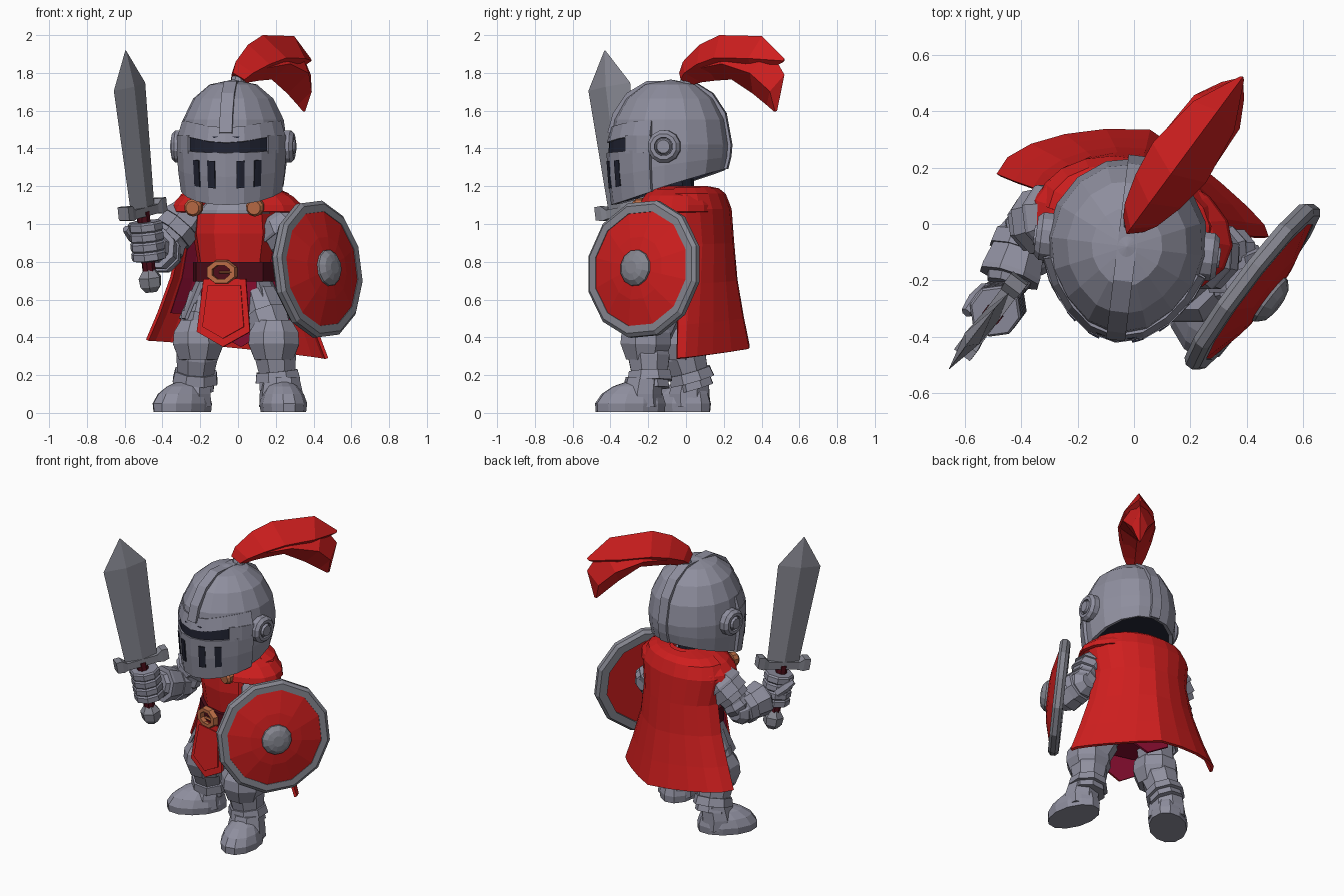
import bpy, bmesh, math
from mathutils import Vector, Matrix

if "Cube" in bpy.data.objects:
    bpy.data.objects.remove(bpy.data.objects["Cube"])

V = Vector


def material(name, r, g, b):
    m = bpy.data.materials.new(name)
    m.diffuse_color = (r, g, b, 1)
    m.use_nodes = True
    m.node_tree.nodes["Principled BSDF"].inputs["Base Color"].default_value = m.diffuse_color
    return m


STEEL = material("steel", .275, .275, .345)
IRON = material("weapon steel", .235, .238, .278)
RED = material("red cloth", .62, .013, .013)
WINE = material("wine cloth", .25, .004, .03)
BELT = material("dark leather", .075, .004, .01)
GOLD = material("copper", .5, .15, .06)
DARK = material("dark opening", .015, .017, .032)


def frame(x, y, yaw):
    return Matrix.Translation((x, y, 0)) @ Matrix.Rotation(math.radians(yaw), 4, 'Z')


WORLD = Matrix.Identity(4)
BODY = frame(-.02, -.04, -14)
CAPE = frame(-.02, 0, -13)
HEAD = frame(-.025, -.08, -7)


def make(name, verts, faces, mat, M=WORLD, fix=True, thick=0, inner=None):
    me = bpy.data.meshes.new(name)
    me.from_pydata([M @ V(v) for v in verts], [], faces)
    bm = bmesh.new()
    bm.from_mesh(me)
    bmesh.ops.remove_doubles(bm, verts=bm.verts, dist=1e-5)
    if fix:
        bmesh.ops.recalc_face_normals(bm, faces=bm.faces)
    bm.to_mesh(me)
    bm.free()
    me.materials.append(mat)
    ob = bpy.data.objects.new(name, me)
    bpy.context.collection.objects.link(ob)
    if thick:
        s = ob.modifiers.new("thickness", 'SOLIDIFY')
        s.thickness, s.offset = thick, -1
        if inner:
            me.materials.append(inner)
            s.material_offset = 1
    return ob


def loft(name, rings, mat, M=WORLD, caps=True):
    n = len(rings[0])
    verts = [p for r in rings for p in r]
    faces = [(k * n + i, k * n + (i + 1) % n, (k + 1) * n + (i + 1) % n, (k + 1) * n + i)
             for k in range(len(rings) - 1) for i in range(n)]
    if caps:
        faces += [tuple(range(n)), tuple(range(len(verts) - n, len(verts)))]
    return make(name, verts, faces, mat, M)


def stack(name, rows, mat, M=WORLD, n=10):
    """Horizontal ellipses: rows of (z, rx, ry, cy)."""
    return loft(name, [[V((rx * math.sin(t), cy + ry * math.cos(t), z))
                        for t in (2 * math.pi * (i + .5) / n for i in range(n))]
                       for z, rx, ry, cy in rows], mat, M)


def tube(name, a, b, prof, mat, n=8, M=WORLD, caps=True):
    """Turned profile of (position 0-1, radius) from a to b."""
    a, b = V(a), V(b)
    d = (b - a).normalized()
    u = d.cross(V((0, 1, 0)) if abs(d.y) < .8 else V((0, 0, 1))).normalized()
    w = d.cross(u)
    ang = [2 * math.pi * (i + .5) / n for i in range(n)]
    return loft(name, [[a.lerp(b, t) + r * (math.cos(q) * u + math.sin(q) * w) for q in ang]
                       for t, r in prof], mat, M, caps)


def sheet(name, fn, us, vs, mat, M, thick, inner=None):
    """Grid surface fn(u, v)."""
    n = len(vs)
    faces = [(i * n + j, (i + 1) * n + j, (i + 1) * n + j + 1, i * n + j + 1)
             for i in range(len(us) - 1) for j in range(n - 1)]
    return make(name, [fn(u, v) for u in us for v in vs], faces, mat, M, False, thick, inner)


def span(a, b, n):
    return [a + (b - a) * i / n for i in range(n + 1)]


# Helmet: v 0-1 is the dome, 1-2 the side wall down to the slanted rim
def helm(a, v, f=1.0):
    a = math.radians(a)
    front = max(0, math.cos(a))
    if v <= 1:
        r, z = math.sin(v * math.pi / 2) ** .86, 1.42 + .345 * math.cos(v * math.pi / 2)
    else:
        rim = 1.2 - .09 * math.cos(a)
        r, z = 1 - .07 * (v - 1) ** 2, 1.42 + (rim - 1.42) * (v - 1)
    r *= f * (1 + .04 * front ** 6 - (.03 * math.sin(2 * a) ** 2 if front else 0))
    return V((.288 * r * math.sin(a), -.315 * r * math.cos(a), z))


sheet("helmet_shell", helm, span(360, 0, 16), [0, .25, .5, .75, 1, 1.5, 2], STEEL, HEAD, .025, DARK)
loft("helmet_inside", [[helm(a, v, .9) for a in span(0, 337.5, 15)] for v in (1.2, 1.65)], DARK, HEAD)
sheet("eye_slit", lambda a, v: helm(a, v, 1.015), span(50, -50, 8), [.92, 1.15], DARK, HEAD, .008)
sheet("visor", lambda a, v: helm(a, v - .06 * (v < 1.2) * (1 - math.cos(math.radians(a))), 1.05),
      span(76, -76, 8), [1.14, 1.55, 2.03], STEEL, HEAD, .03)
sheet("brow", lambda a, v: helm(a, v + .07 * math.cos(math.radians(a)) ** 4, 1.045 - .2 * (.93 - v)),
      span(76, -76, 8), [.76, .91], STEEL, HEAD, .03)
for s in (-1, 1):
    sheet("visor_hinge", lambda a, v: helm(a, v, 1.05), span(s * 62 + 15, s * 62 - 15, 2), [.91, 1.17],
          STEEL, HEAD, .03)
    tube("ear_disc", (s * .25, 0, 1.41), (s * .325, 0, 1.41),
         [(0, .088), (.75, .088), (1, .07), (1, .05), (.8, .048), (.8, .044), (1.1, .035)], STEEL, 12, HEAD)
    for a in (15, 34):
        sheet("breath_slot", lambda u, v: helm(u, v, 1.06), span(s * a + 4, s * a - 4, 2), [1.28, 1.75],
              DARK, HEAD, .008)


def ridge(x, k):
    p = helm(0 if k < 0 else 180, abs(k), 1.03)
    return V((x, p.y, p.z + .01 * (abs(k) < 1)))


sheet("helmet_ridge", ridge, [-.034, .034], [-.9, -.7, -.45, -.2, .2, .45, .7, 1, 1.5, 2], STEEL, HEAD, .025)

# Plume: diamond sections sweeping back and sideways
PLUME = Matrix.Rotation(math.radians(-36.5), 4, 'Z')


def feather(name, rows):
    loft(name, [[V((0, st, t)), V((w, (st + sb) / 2, (t * .45 + b * .55))), V((0, sb, b)),
                 V((-w, (st + sb) / 2, (t * .45 + b * .55)))] for st, t, sb, b, w in rows], RED, PLUME)


feather("plume_upper", [(-.045, 1.8, .04, 1.735, .045), (-.02, 1.86, .1, 1.75, .07), (.09, 1.95, .2, 1.76, .1),
                        (.22, 2.0, .32, 1.78, .118), (.5, 1.995, .45, 1.78, .09), (.65, 1.875, .635, 1.855, .01)])
feather("plume_lower", [(.1, 1.9, .12, 1.755, .07), (.33, 1.95, .30, 1.765, .11), (.55, 1.93, .44, 1.69, .1),
                        (.648, 1.79, .53, 1.63, .05), (.6, 1.6, .58, 1.595, .006)])
tube("plume_socket", (0, 0, 1.72), (0, .01, 1.78), [(0, .045), (1, .035)], STEEL)

# Torso, belt and skirt
stack("neck", [(1.02, .1, .1, 0), (1.24, .1, .1, -.02)], DARK, BODY)
stack("tunic", [(.66, .2, .15, 0), (.8, .2, .15, 0), (.95, .225, .17, 0), (1.055, .215, .165, 0)], RED, BODY)
stack("gorget", [(1.04, .2, .155, 0), (1.075, .19, .15, 0), (1.14, .13, .115, 0)], STEEL, BODY)
stack("belt", [(.695, .225, .172, 0), (.8, .225, .172, 0)], BELT, BODY)
stack("under_skirt", [(.72, .2, .15, 0), (.5, .225, .17, 0)], WINE, BODY)
BUCKLE = BODY @ Matrix.Translation((-.025, -.16, .745)) @ Matrix.Diagonal((1, 1, .76, 1))
tube("buckle", (0, 0, 0), (0, -.035, 0), [(0, .052), (0, .09), (1, .082), (1, .052), (0, .052)], GOLD, 8, BUCKLE, False)
tube("buckle_pin", (-.01, -.025, 0), (.06, -.025, 0), [(0, .011), (1, .011)], GOLD, 6, BUCKLE)


def panel(name, k, y0, y1, mat, inner=None):
    pts = [(-.115, .71), (.115, .71), (.145, .43), (0, .35), (-.145, .43)]
    make(name, [(x * k - .01, y0 + (y1 - y0) * (.72 - z) / .37, .55 + (z - .55) * k) for x, z in pts],
         [(0, 4, 3, 2, 1) if y0 < 0 else (0, 1, 2, 3, 4)], mat, BODY, False, .015, inner)


panel("front_tabard", 1, -.17, -.21, RED, WINE)
panel("front_tabard_inset", .78, -.182, -.214, RED)
panel("back_tabard", 1, .16, .2, WINE)
for s in (-1, 1):
    for k in (0, 1):
        sheet("hip_plate", lambda a, v: V(((.2 + .055 * v) * math.sin(math.radians(a)),
                                           -(.165 + .05 * v) * math.cos(math.radians(a)), .71 - .12 * v)),
              span(s * 91 + 40, s * 91 - 40, 3), [.0 + .75 * k, 1 + .75 * k], STEEL, BODY, .025 - .008 * k)

# Cape rows: z, rx, ry, y offset, half angle
ROWS = [(1.2, .1, .09, .03, 110), (1.19, .22, .15, .02, 103), (1.16, .29, .19, .015, 97), (1.08, .335, .225, .01, 92),
        (.9, .315, .225, .03, 88), (.7, .36, .24, .035, 86), (.5, .43, .26, .05, 88), (.34, .495, .275, .068, 90)]


def cape(u, k, f=1.0):
    z, rx, ry, oy, A = ROWS[k]
    a = math.radians(u * A)
    x = f * rx * math.sin(a)
    pull = .08 * max(0, math.sin(2 * abs(a))) * max(0, k - 3) / 4 * (1 if u > 0 else .4)
    return V((x, oy + f * ry * math.cos(a) - pull, z - .13 * x * (1.1 - z)))


sheet("cape", cape, span(-1, 1, 10), range(8), RED, CAPE, .018)
sheet("cape_lining", lambda u, k: cape(u, k, .92), span(-.8, .8, 8), range(4, 7), WINE, CAPE, .004)
MANTLE = [(1.2, .11, .1), (1.185, .22, .165), (1.15, .3, .2), (1.10, .355, .23), (1.065, .365, .235)]
sheet("mantle", lambda a, k: V((.015 + MANTLE[k][1] * math.sin(math.radians(a)),
                                -.015 + MANTLE[k][2] * math.cos(math.radians(a)), MANTLE[k][0])),
      span(-148, 148, 14), range(5), RED, CAPE, .02)
for s in (-1, 1):
    tube("brooch", (-.01 + s * .168, -.15, 1.09), (-.01 + s * .168, -.203, 1.085),
         [(0, .048), (.7, .048), (1, .036)], GOLD, 10, BODY)

# Arms
CUFF = [(0, .08), (.1, .105), (.4, .11), (.4, .1), (.85, .115), (.95, .115), (.95, .085), (1.1, .075)]
ARMS = {"sword": [(-.22, .04, 1.09), (-.36, .0, .93), (-.39, -.03, .835), (-.445, -.2, .875)],
        "shield": [(.19, -.1, 1.05), (.285, -.12, .9), (.345, -.09, .82), (.37, -.22, .79)]}
for side, (sh, mid, el, wr) in ARMS.items():
    tube(side + "_pauldron", sh, mid,
         [(0, .06), (.15, .1), (.5, .13), (.58, .13), (.58, .118), (.9, .122), (.9, .105), (1.1, .1)], STEEL)
    tube(side + "_upper_arm", V(sh).lerp(V(mid), .6), el, [(0, .09), (.6, .085), (.8, .095), (1.2, .06)], STEEL)
    tube(side + "_elbow", V(el) + V((0, .07, 0)), V(el) - V((0, .08, 0)),
         [(0, .05), (.3, .09), (.7, .095), (1, .07)], STEEL)
    tube(side + "_bracer", el, wr, CUFF, STEEL)

# Sword, built on its own tilted axes
ax = V((-.13, -.15, 1.22)).normalized()
wd = V((.6, .8, .16)).normalized()
th = ax.cross(wd)
SW = Matrix.Translation((-.465, -.28, .7)) @ Matrix((wd, th, ax)).transposed().to_4x4()


def diamonds(name, rows, mat):
    loft(name, [[V((w, 0, z)), V((0, t, z)), V((-w, 0, z)), V((0, -t, z))] for z, w, t in rows], mat, SW)


diamonds("blade", [(.38, .105, .03), (1.04, .14, .032), (1.235, .003, .003)], IRON)
tube("grip", (0, 0, .03), (0, 0, .37), [(0, .036), (1, .036)], BELT, 8, SW)
tube("pommel", (0, 0, -.06), (0, 0, .06), [(0, .035), (.25, .06), (.65, .065), (1, .035)], IRON, 6, SW)
loft("cross_guard", [[V((x, -t, .37 - h + d)), V((x, t, .37 - h + d)), V((x, t, .37 + h + d)), V((x, -t, .37 + h + d))]
                     for x, t, h, d in ((-.17, .035, .035, .015), (-.13, .035, .04, .01), (-.1, .03, .024, 0),
                                        (.1, .03, .024, 0), (.13, .035, .04, .01), (.17, .035, .035, .015))], IRON, SW)
FIST = [(0, .065)] + [q for i in range(4) for q in ((i * .25 + .04, .094), (i * .25 + .2, .094), (i * .25 + .25, .086))]
tube("sword_fist", (.01, 0, .105), (.01, 0, .315), FIST + [(1, .06)], STEEL, 8, SW)
tube("sword_thumb", (.04, .07, .2), (-.06, .08, .29), [(0, .03), (.5, .035), (1, .02)], STEEL, 6, SW)

# Shield
c, nrm = V((.418, -.22, .76)), V((.785, -.6, .1)).normalized()
tube("shield_rim", c - nrm * .03, c + nrm * .035,
     [(0, .30), (0, .352), (.3, .37), (.75, .37), (1, .35), (1, .31), (0, .30)], IRON, 12, WORLD, False)
tube("shield_face", c - nrm * .01, c + nrm * .08, [(0, .312), (.45, .312), (.85, .17), (1, .07)], RED, 12)
tube("shield_boss", c + nrm * .06, c + nrm * .12, [(0, .1), (.45, .096), (.85, .07), (1, .035)], IRON, 12)
tube("shield_hand", (.36, -.21, .72), (.36, -.23, .86), [(0, .06), (.2, .08), (.8, .08), (1, .06)], STEEL)

# Legs: hip, knee, ankle, foot placement
LEGS = {"front": [(.11, -.1, .63), (.19, -.2, .39), (.215, -.19, .13), frame(.24, -.295, 10)],
        "back": [(-.17, -.01, .63), (-.21, -.03, .39), (-.23, .045, .13), frame(-.295, -.025, -45)]}
for side, (hip, knee, ank, F) in LEGS.items():
    tube(side + "_thigh", hip, knee, [(0, .095), (.45, .11), (.45, .12), (.9, .115), (1, .1)], STEEL)
    k = V(knee)
    tube(side + "_knee_guard", k + V((0, -.01, .1)), k + V((0, -.015, -.11)),
         [(0, .1), (.3, .14), (.6, .145), (1, .11)], STEEL)
    tube(side + "_greave", knee, ank, [(0, .1), (.35, .118), (.65, .105), (.65, .118), (.85, .128), (.85, .105),
                                       (1, .11)], STEEL)
    stack(side + "_boot", [(.005, .118, .187, 0), (.05, .124, .19, 0), (.1, .108, .165, .01),
                           (.14, .08, .125, .03), (.165, .06, .08, .06)], STEEL, F, 12)
    stack(side + "_boot_cuff", [(.03, .12, .1, .07), (.1, .118, .11, .06), (.19, .1, .1, .075)], STEEL, F, 8)
